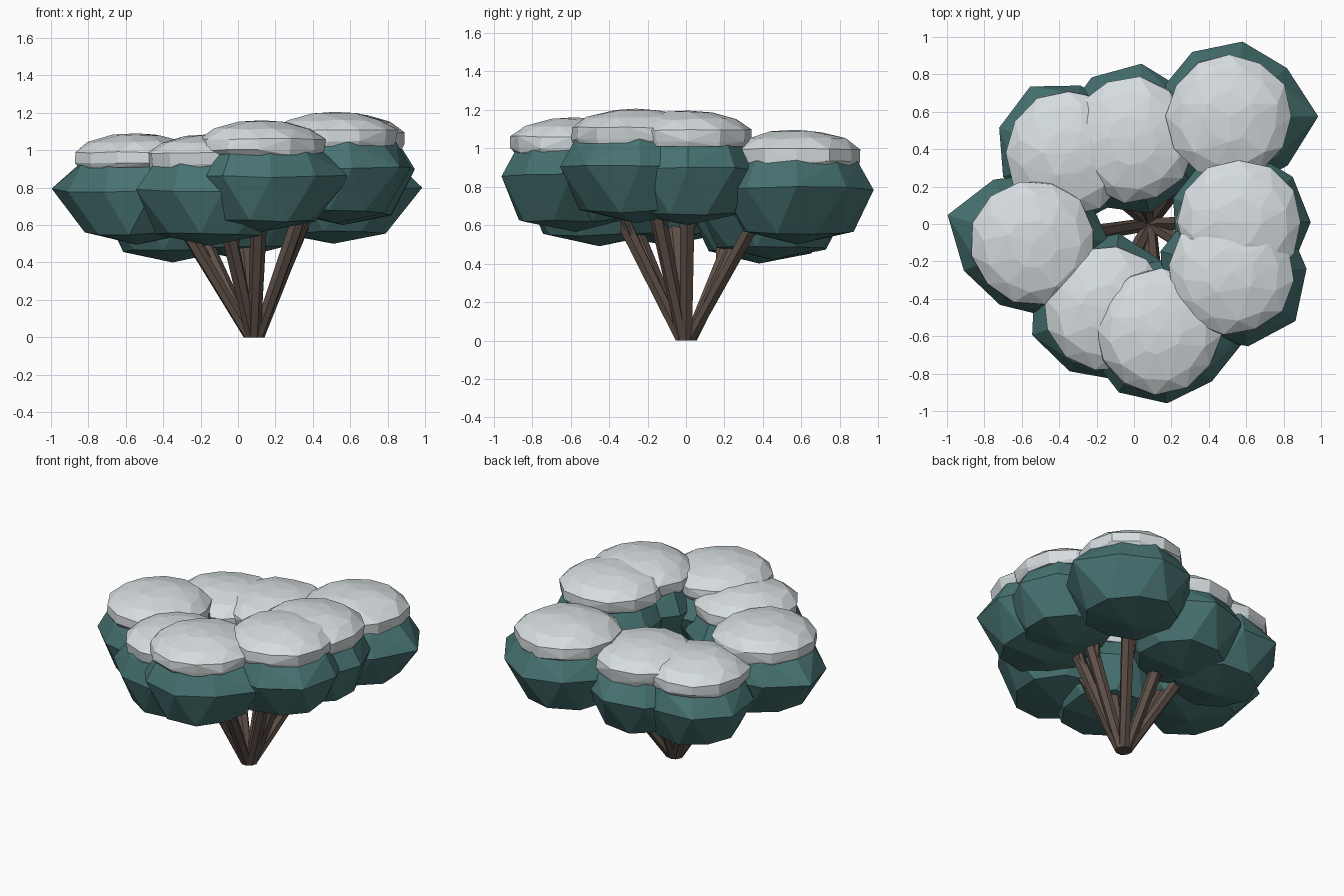
import bpy, bmesh, math, random
from mathutils import Vector

random.seed(4)
cube = bpy.data.objects.get("Cube")
if cube:
    bpy.data.objects.remove(cube)


def material(name, rgb):
    m = bpy.data.materials.new(name)
    m.use_nodes = True
    m.diffuse_color = (*rgb, 1)
    bsdf = m.node_tree.nodes["Principled BSDF"]
    bsdf.inputs["Base Color"].default_value = (*rgb, 1)
    bsdf.inputs["Roughness"].default_value = 0.9
    return m


LEAF = material("teal_green", (0.062, 0.17, 0.165))
SNOW = material("snow_white", (0.67, 0.72, 0.74))
BARK = material("brown_bark", (0.115, 0.083, 0.066))


def ring(centre, radius, sides, phase=0.0, jitter=0.0):
    """Horizontal ring of points, each nudged a little."""
    pts = []
    for i in range(sides):
        a = phase + math.tau * i / sides
        r = radius + random.uniform(-jitter, jitter)
        dz = random.uniform(-jitter, jitter) * 0.6
        pts.append(centre + Vector((r * math.cos(a), r * math.sin(a), dz)))
    return pts


def hull(name, points, mat):
    """Flat-faced solid wrapped around the points."""
    bm = bmesh.new()
    for p in points:
        bm.verts.new(p)
    out = bmesh.ops.convex_hull(bm, input=bm.verts[:])
    loose = [v for v in out["geom_interior"] + out["geom_unused"]
             if isinstance(v, bmesh.types.BMVert)]
    bmesh.ops.delete(bm, geom=list(set(loose)), context='VERTS')
    bmesh.ops.recalc_face_normals(bm, faces=bm.faces[:])
    mesh = bpy.data.meshes.new(name)
    bm.to_mesh(mesh)
    bm.free()
    mesh.materials.append(mat)
    ob = bpy.data.objects.new(name, mesh)
    bpy.context.collection.objects.link(ob)


def lathe(centre, profile, sides, phase, jitter):
    """Rings from (radius, height, stagger) rows."""
    pts = []
    for r, z, stagger in profile:
        c = centre + Vector((0, 0, z))
        n = sides if r else 1
        pts += ring(c, r, n, phase + stagger * math.pi / sides, jitter if r else 0)
    return pts


LEAF_PROFILE = [(0, -0.30, 0), (0.73, -0.24, 1), (1.0, -0.01, 0),
                (0.81, 0.13, 0), (0.62, 0.19, 0), (0, 0.22, 0)]
SNOW_PROFILE = [(0.32, 0.11, 0), (0.333, 0.135, 0), (0.335, 0.195, 0),
                (0.26, 0.25, 1), (0.13, 0.285, 0), (0, 0.295, 0)]

# Crown clumps: x, y, top height, foliage radius, bulge angle, bulge reach
CLUMPS = {
    "back_left": (0.51, 0.575, 1.10, 0.395, 0, 0.475),
    "back_middle": (-0.01, 0.45, 1.02, 0.39, 83, 0.41),
    "back_right": (-0.35, 0.38, 1.00, 0.38, 120, 0.41),
    "right": (-0.54, -0.10, 1.095, 0.39, 162, 0.48),
    "front_right": (-0.15, -0.45, 1.09, 0.40, 200, 0.42),
    "front_middle": (0.13, -0.575, 1.165, 0.395, 357, 0.48),
    "left_front": (0.52, -0.26, 1.21, 0.39, 323, 0.43),
    "left_back": (0.56, 0.01, 1.20, 0.37, 0, 0.385),
}

base = Vector((0.085, 0, 0))
for name, (x, y, top, radius, degrees, reach) in CLUMPS.items():
    centre = Vector((x, y, top - 0.30))
    phase = math.radians(degrees)
    profile = [(r * radius, z, s) for r, z, s in LEAF_PROFILE]
    bulge = centre + Vector((math.cos(phase), math.sin(phase), 0)) * reach
    hull("foliage_" + name, lathe(centre, profile, 9, phase, 0.015) + [bulge], LEAF)
    hull("snow_cap_" + name, lathe(centre, SNOW_PROFILE, 12, phase, 0.008), SNOW)

    # Stem leaning from the shared base into the clump
    out = Vector((x, y, 0)) - base
    foot = base + out.normalized() * 0.022
    tip = base + out * 0.66 + Vector((0, 0, centre.z - 0.14))
    hull("stem_" + name, ring(foot, 0.035, 6, phase) + ring(tip, 0.046, 6, phase), BARK)

    # Side twig forking off the stem
    fork = foot.lerp(tip, 0.68)
    side = Vector((-out.y, out.x, 0)).normalized()
    end = tip + side * 0.10 + Vector((0, 0, 0.02))
    hull("twig_" + name, ring(fork, 0.02, 5) + ring(end, 0.018, 5), BARK)
